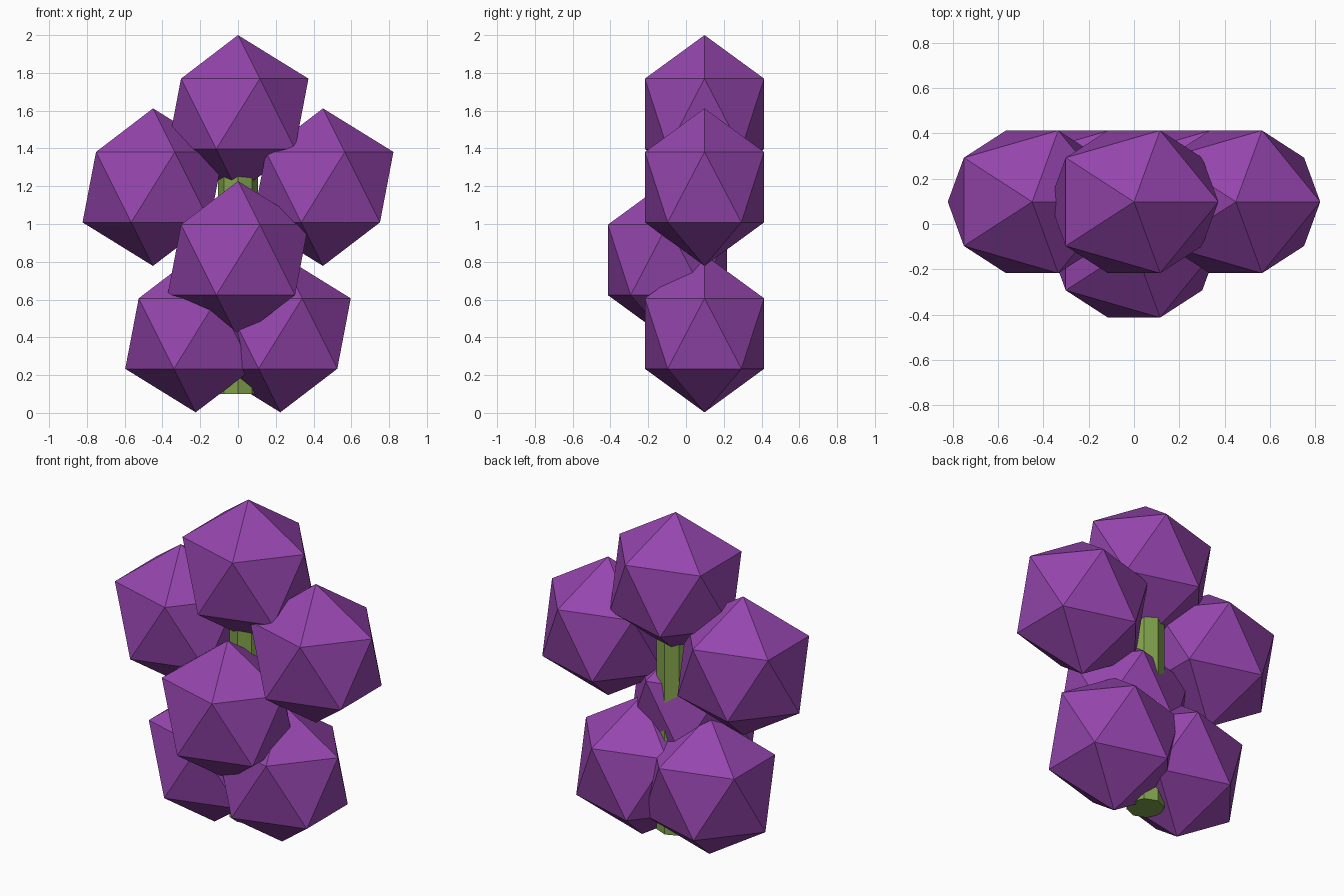
import bpy

if "Cube" in bpy.data.objects:
    bpy.data.objects.remove(bpy.data.objects["Cube"])


def material(name, color):
    mat = bpy.data.materials.new(name)
    mat.diffuse_color = color
    mat.use_nodes = True
    mat.node_tree.nodes["Principled BSDF"].inputs["Base Color"].default_value = mat.diffuse_color
    return mat


purple = material("purple", (0.30, 0.06, 0.42, 1))
green = material("green", (0.22, 0.36, 0.07, 1))

# Central eight-sided stem, its top hidden in the uppermost berry
bpy.ops.mesh.primitive_cylinder_add(vertices=8, radius=0.105, depth=1.3,
                                    location=(0, 0.098, 0.75))
stem = bpy.context.object
stem.name = "stem"
stem.data.materials.append(green)


# Slightly flattened icosahedron berries
def berry(name, x, y, z):
    bpy.ops.mesh.primitive_ico_sphere_add(subdivisions=1, radius=1,
                                          location=(x, y, z))
    obj = bpy.context.object
    obj.name = name
    obj.scale = (0.417, 0.371, 0.417)
    obj.data.materials.append(purple)


berry("top_berry", 0, 0.098, 1.583)
berry("front_berry", 0, -0.098, 0.81)
for side, s in (("left", -1), ("right", 1)):
    berry(f"upper_{side}_berry", s * 0.45, 0.098, 1.195)
    berry(f"lower_{side}_berry", s * 0.224, 0.098, 0.42)
